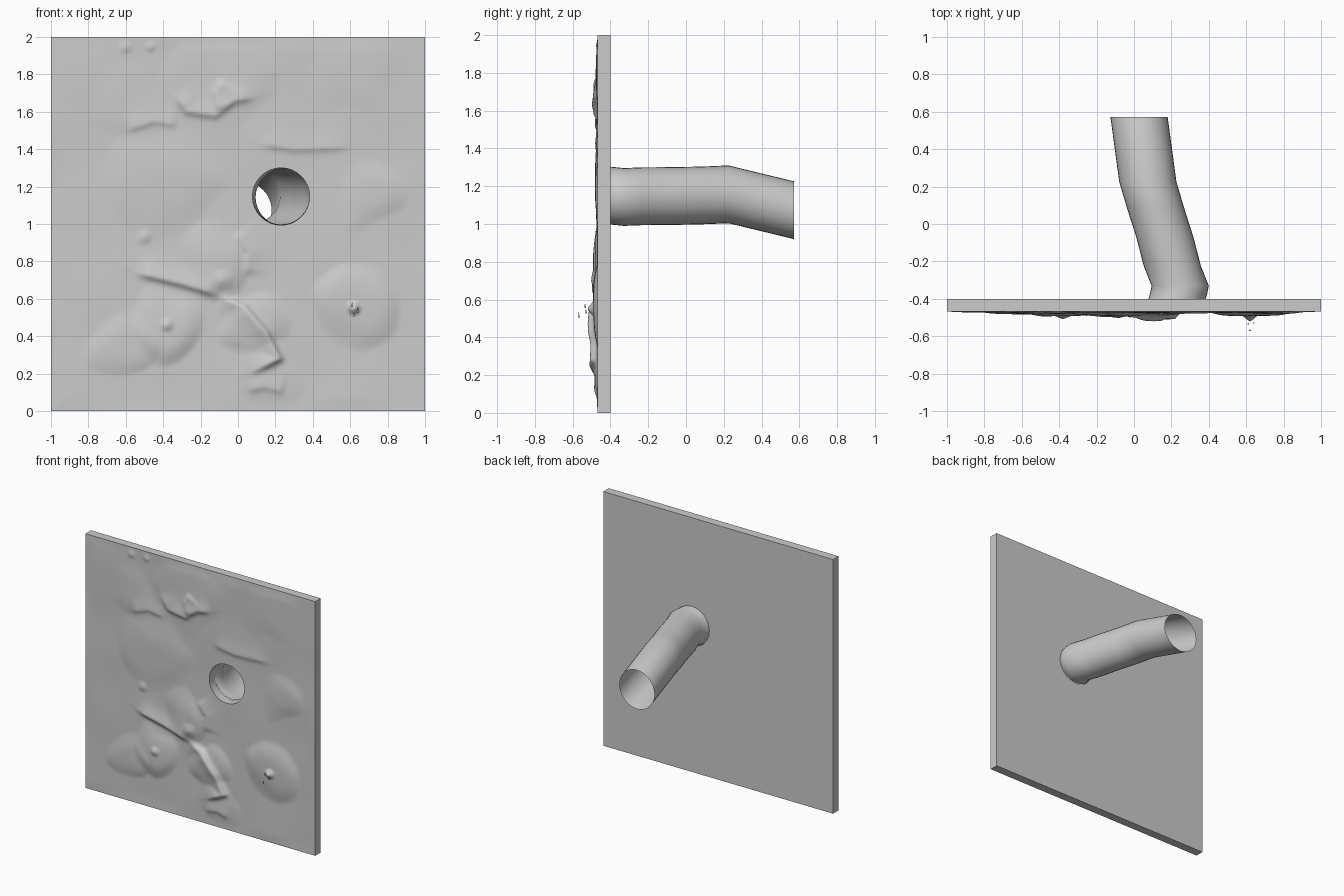
import bpy, bmesh
from math import sin, cos, tau, exp
from mathutils import Matrix, Vector, noise

if "Cube" in bpy.data.objects:
    bpy.data.objects.remove(bpy.data.objects["Cube"])

FRONT, BACK, SIDES = -0.468, -0.40, 32
HOLE = (0.23, 1.147, 0.153)


def make(name, bm):
    bmesh.ops.recalc_face_normals(bm, faces=bm.faces)
    mesh = bpy.data.meshes.new(name)
    bm.to_mesh(mesh)
    bm.free()
    ob = bpy.data.objects.new(name, mesh)
    bpy.context.collection.objects.link(ob)
    return ob


def activate(ob):
    bpy.ops.object.select_all(action='DESELECT')
    ob.select_set(True)
    bpy.context.view_layer.objects.active = ob


def tube(name, stations, capped=False):
    """Rings parallel to the wall; stations are (y, x, z)."""
    bm = bmesh.new()
    rings = [[bm.verts.new((x + HOLE[2] * cos(tau * i / SIDES), y,
                            z + HOLE[2] * sin(tau * i / SIDES))) for i in range(SIDES)]
             for y, x, z in stations]
    for a, b in zip(rings, rings[1:]):
        for i in range(SIDES):
            j = (i + 1) % SIDES
            bm.faces.new((a[i], a[j], b[j], b[i]))
    if capped:
        bm.faces.new(rings[0])
        bm.faces.new(rings[-1])
    return make(name, bm)


# Relief mounds: x, z, radius, height
MOUNDS = [(-0.4, 1.2, .33, .011), (-0.1, 0.78, .20, .022), (-0.38, 0.45, .22, .024),
          (0.62, 0.57, .22, .024), (0.72, 1.15, .20, .012), (-0.1, 1.75, .30, .010),
          (0.1, 0.42, .18, .018), (-0.62, 0.38, .18, .014), (0.6, 1.82, .28, .007),
          (-0.6, 1.65, .25, .007), (0.15, 0.17, .18, .008)]
# Small sharp peaks: x, z, radius, height
PEAKS = [(-0.38, .46, .04, .018), (.62, .55, .04, .035), (-0.08, .7, .06, .014),
         (-0.6, 1.95, .04, .012), (-0.47, 1.95, .035, .012), (-0.5, .93, .045, .012)]
# Torn lips: height, points; steep on the left of travel, gentle on the right
LIPS = [(.024, [(-.1, .62), (-.3, .68), (-.55, .74)]),
        (.032, [(-.1, .61), (.03, .56), (.15, .42), (.22, .28), (.06, .2)]),
        (.016, [(.1, 1.68), (-.02, 1.66), (-.12, 1.58), (-.27, 1.6), (-.34, 1.7)]),
        (.010, [(-.32, 1.53), (-.45, 1.55), (-.6, 1.5)]),
        (.010, [(.6, 1.41), (.3, 1.4), (.12, 1.43)]),
        (.012, [(.05, .72), (.06, .85), (-.02, .95)]),
        (.010, [(.25, .1), (.15, .13), (.05, .11)]),
        (.012, [(-.1, 1.6), (-.12, 1.7), (-.08, 1.77)])]


def lip(p, h, pts):
    best, side, end = 9, 0, 1
    for i in range(len(pts) - 1):
        a, b = Vector(pts[i]), Vector(pts[i + 1])
        d = b - a
        t = max(0, min(1, (p - a).dot(d) / d.length_squared))
        off = p - a - d * t
        if off.length < best:
            best, side = off.length, d.cross(off)
            s = (i + t) / (len(pts) - 1)
            end = min(1, 6 * s + .1, 6 * (1 - s) + .1)
    return h * end * exp(-(best / (.018 if side > 0 else .07)) ** 1.5)


def relief(x, z):
    p, h = Vector((x, z)), 0
    # warped copy of the position makes the mounds irregular
    wx = x + .10 * noise.noise(Vector((x * 3.5, z * 3.5, 0.3)))
    wz = z + .10 * noise.noise(Vector((x * 3.5, z * 3.5, 7.7)))
    for mx, mz, r, k in MOUNDS:
        q = ((wx - mx) ** 2 + (wz - mz) ** 2) / r ** 2
        if q < 1:
            h += k * (1 - q) ** 2 * (1 + 2 * q)
    for px, pz, r, k in PEAKS:
        h += k * max(0, 1 - (p - Vector((px, pz))).length / r)
    for k, pts in LIPS:
        h += lip(p, k, pts)
    h += .007 * noise.noise(Vector((x * 2.5, z * 2.5, 4.2)))
    edge = min(1 - abs(x), z, 2 - z)
    return h * max(0, min(1, edge / .07))


# Wall: relief on the front, flat on the back
bm = bmesh.new()
bmesh.ops.create_grid(bm, x_segments=180, y_segments=180, size=1)
for v in bm.verts:
    x, z = v.co.x, v.co.y + 1
    v.co = (x, FRONT - relief(x, z), z)
rim = [e for e in bm.edges if e.is_boundary]
for v in bmesh.ops.extrude_edge_only(bm, edges=rim)['geom']:
    if isinstance(v, bmesh.types.BMVert):
        v.co.y = BACK
bmesh.ops.holes_fill(bm, edges=[e for e in bm.edges if e.is_boundary], sides=0)
wall = make("relief_wall", bm)

# Hole through the wall
cutter = tube("hole_cutter", [(-0.7, *HOLE[:2]), (-0.2, *HOLE[:2])], capped=True)
cutter.hide_render = True
activate(wall)
mod = wall.modifiers.new("hole", 'BOOLEAN')
mod.operation, mod.solver, mod.object = 'DIFFERENCE', 'EXACT', cutter
bpy.ops.object.modifier_apply(modifier=mod.name)
bpy.data.objects.remove(cutter)
activate(wall)
bpy.ops.object.shade_smooth_by_angle(angle=0.9)

# Bent open pipe behind the hole
pipe = tube("bent_pipe", [(BACK, .23, 1.15), (-.375, .238, 1.148), (-.33, .247, 1.143),
                          (-.225, .205, 1.147), (-.07, .165, 1.148), (.08, .117, 1.151),
                          (.225, .074, 1.157), (.572, .027, 1.073)])
activate(pipe)
bpy.ops.object.shade_smooth_by_angle(angle=0.6)

# Loose shards in front of the right-hand mound
bm = bmesh.new()
for x, y, z in [(.61, -.535, .57), (.64, -.53, .54), (.62, -.568, .52)]:
    bmesh.ops.create_cone(bm, segments=3, radius1=.006, radius2=0, depth=.03,
                          cap_ends=True, matrix=Matrix.Translation((x, y, z)))
make("loose_shards", bm)
